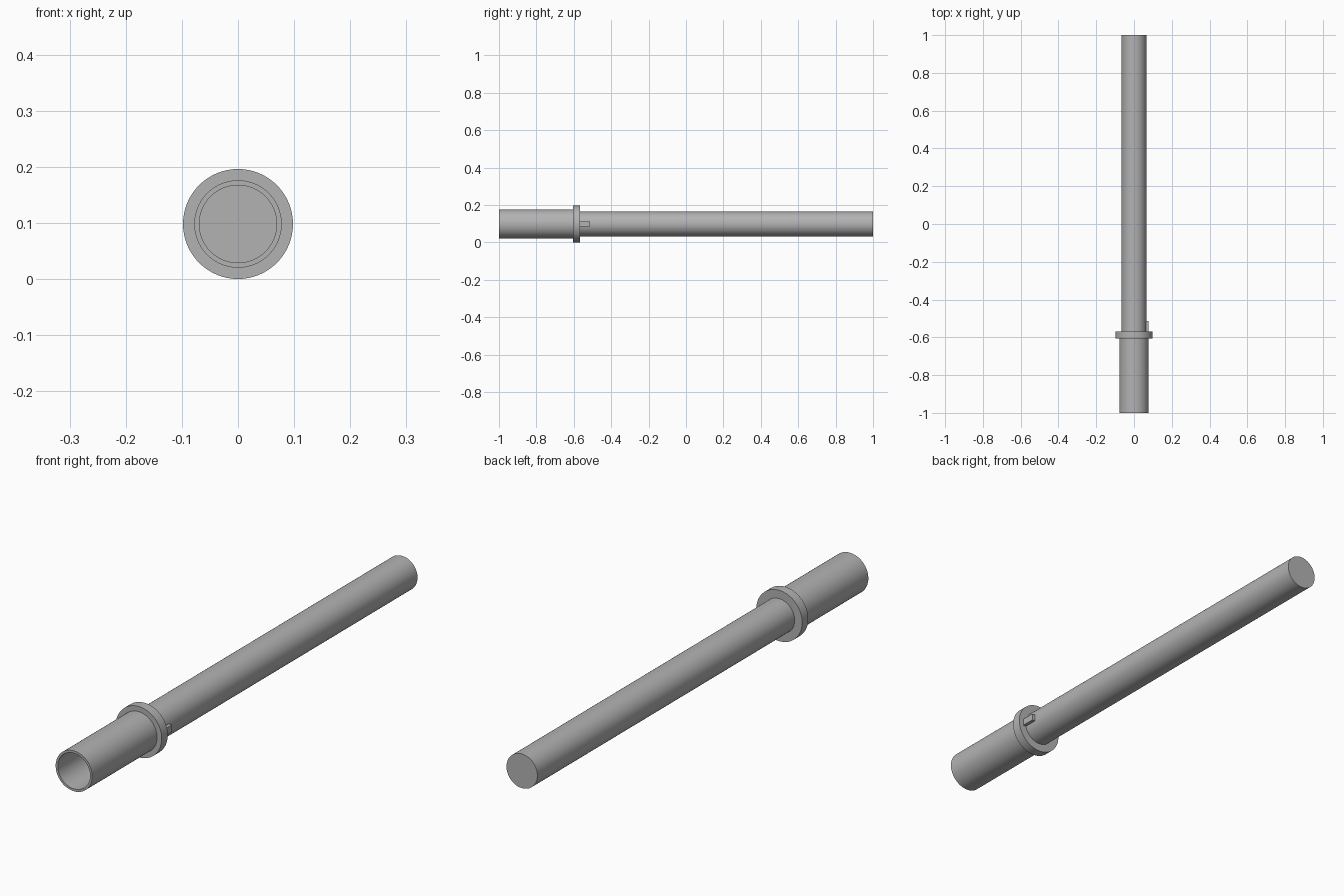
import bpy, bmesh, math

cube = bpy.data.objects.get("Cube")
if cube:
    bpy.data.objects.remove(cube, do_unlink=True)

AXIS_Z = 0.098
SEGMENTS = 64

grey = bpy.data.materials.new("plain_grey")
grey.use_nodes = True
colour = (0.45, 0.45, 0.45, 1)
grey.diffuse_color = colour
grey.node_tree.nodes["Principled BSDF"].inputs["Base Color"].default_value = colour


def finish(name, bm):
    bmesh.ops.recalc_face_normals(bm, faces=bm.faces)
    mesh = bpy.data.meshes.new(name)
    bm.to_mesh(mesh)
    bm.free()
    mesh.materials.append(grey)
    obj = bpy.data.objects.new(name, mesh)
    bpy.context.collection.objects.link(obj)
    bpy.ops.object.select_all(action="DESELECT")
    obj.select_set(True)
    bpy.context.view_layer.objects.active = obj
    bpy.ops.object.shade_smooth_by_angle(angle=math.radians(30))
    return obj


def lathe(name, profile):
    """Turn (radius, y) points around the long axis."""
    bm = bmesh.new()
    verts = [bm.verts.new((r, y, AXIS_Z)) for r, y in profile]
    edges = [bm.edges.new(pair) for pair in zip(verts, verts[1:])]
    bmesh.ops.spin(bm, geom=verts + edges, cent=(0, 0, AXIS_Z), axis=(0, 1, 0),
                   angle=math.tau, steps=SEGMENTS, use_duplicate=False)
    bmesh.ops.remove_doubles(bm, verts=bm.verts, dist=0.0002)
    return finish(name, bm)


FLANGE_FRONT, FLANGE_BACK = -0.605, -0.568

# Hollow socket with its collar, closed at the collar
lathe("socket_and_collar", [
    (0, FLANGE_FRONT), (0.069, FLANGE_FRONT), (0.069, -1), (0.078, -1),
    (0.078, FLANGE_FRONT), (0.098, FLANGE_FRONT), (0.098, FLANGE_BACK),
    (0.066, FLANGE_BACK)])

# Long solid shaft
lathe("shaft", [(0.066, FLANGE_BACK), (0.066, 1), (0, 1)])

# Small locating key on the left side of the shaft, against the collar
bm = bmesh.new()
bmesh.ops.create_cube(bm, size=1)
bmesh.ops.scale(bm, vec=(0.018, 0.055, 0.027), verts=bm.verts)
bmesh.ops.translate(bm, vec=(0.069, -0.5415, AXIS_Z), verts=bm.verts)
finish("locating_key", bm)
